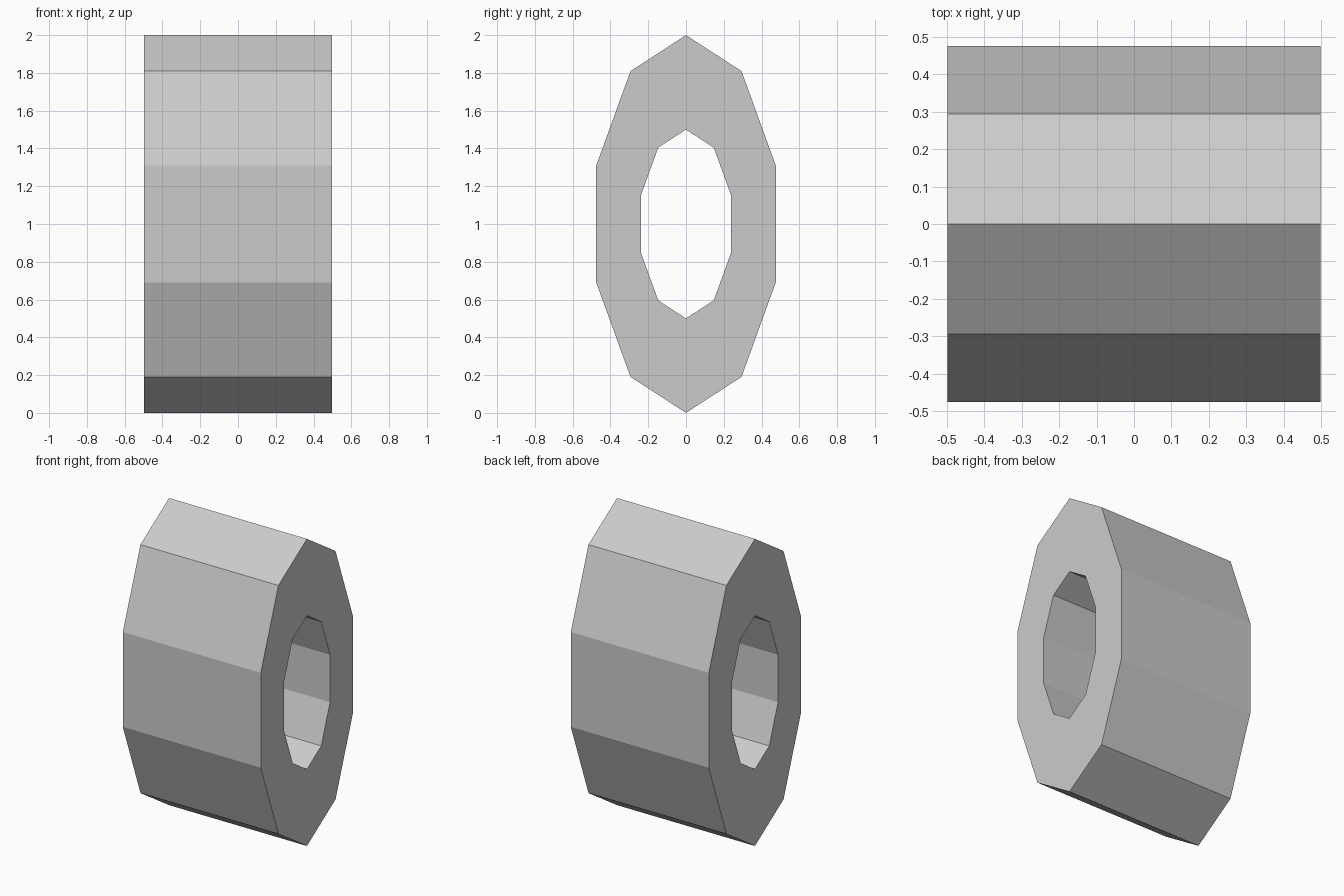
import bpy, bmesh
from math import sin, cos, tau

if "Cube" in bpy.data.objects:
    bpy.data.objects.remove(bpy.data.objects["Cube"])

SIDES = 10
HALF_WIDTH = 0.497


def loop(bm, x, ry, rz):
    """Ten-sided elliptical loop in the YZ plane, with a corner at the top."""
    return [bm.verts.new((x, ry * sin(tau * i / SIDES), 1 + rz * cos(tau * i / SIDES)))
            for i in range(SIDES)]


def bridge(bm, a, b):
    for i in range(SIDES):
        j = (i + 1) % SIDES
        bm.faces.new((a[i], a[j], b[j], b[i]))


# Oval faceted ring: outer wall, end cap, bore and other end cap
bm = bmesh.new()
loops = [loop(bm, x, r / 2, r) for x, r in
         ((-HALF_WIDTH, 1), (HALF_WIDTH, 1), (HALF_WIDTH, 0.5), (-HALF_WIDTH, 0.5))]
for k in range(4):
    bridge(bm, loops[k], loops[(k + 1) % 4])
bmesh.ops.recalc_face_normals(bm, faces=bm.faces)

mesh = bpy.data.meshes.new("oval_ring")
bm.to_mesh(mesh)
bm.free()
bpy.context.collection.objects.link(bpy.data.objects.new("oval_ring", mesh))
